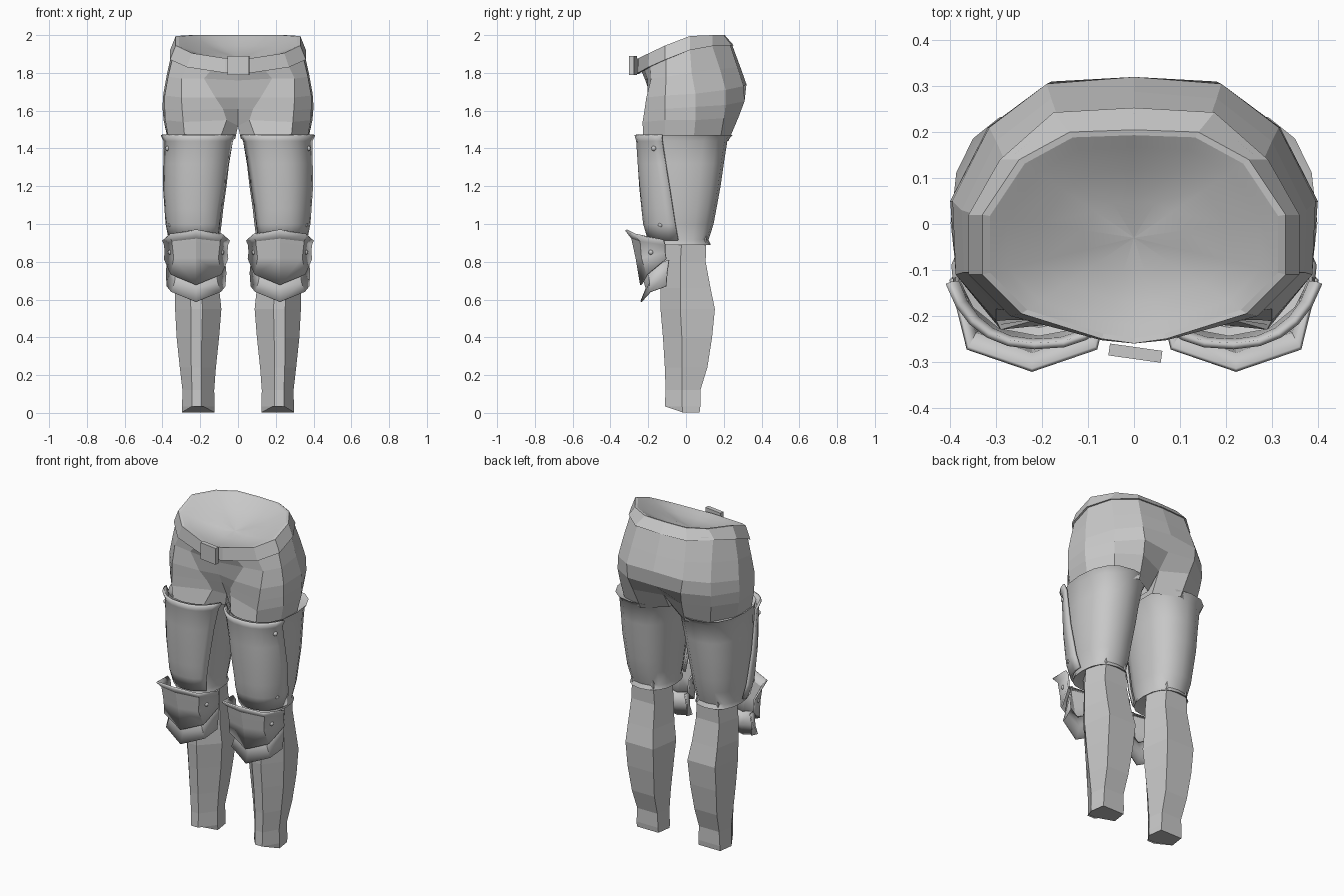
import bpy, bmesh, math
from mathutils import Matrix, Vector

steel = bpy.data.materials.new("grey_steel")
steel.diffuse_color = (0.58, 0.58, 0.58, 1)


def finish(name, bm, mirror=True, thick=0, smooth=None):
    me = bpy.data.meshes.new(name)
    bm.to_mesh(me)
    bm.free()
    me.materials.append(steel)
    ob = bpy.data.objects.new(name, me)
    bpy.context.collection.objects.link(ob)
    if thick:
        m = ob.modifiers.new("thickness", 'SOLIDIFY')
        m.thickness, m.offset = thick, 0
    if mirror:
        ob.modifiers.new("mirror", 'MIRROR').merge_threshold = 0.001
    if smooth:
        bpy.ops.object.select_all(action='DESELECT')
        ob.select_set(True)
        bpy.context.view_layer.objects.active = ob
        bpy.ops.object.shade_smooth_by_angle(angle=math.radians(smooth))
    return ob


def loft(name, rows, closed=False, caps=False, extra=(), **kw):
    """Skin rows of points; extra lists faces as (row, column) corners."""
    bm = bmesh.new()
    v = [[bm.verts.new(p) for p in r] for r in rows]
    n = len(rows[0])
    for a, b in zip(v, v[1:]):
        for j in range(n if closed else n - 1):
            k = (j + 1) % n
            bm.faces.new((a[j], a[k], b[k], b[j]))
    if caps:
        bm.faces.new(v[0][::-1])
        bm.faces.new(v[-1])
    for f in extra:
        bm.faces.new([v[i][j] for i, j in f])
    return finish(name, bm, **kw)


# Hips: half shell from back centre around the side to front centre, then thigh
hips = [
    [(0, .24, 1.96), (.165, .23, 1.96), (.28, .135, 1.955), (.345, .02, 1.935),
     (.345, -.105, 1.885), (.26, -.19, 1.85), (.13, -.225, 1.83), (0, -.24, 1.82)],
    [(0, .288, 1.83), (.18, .273, 1.83), (.30, .18, 1.82), (.375, .03, 1.80),
     (.37, -.105, 1.78), (.30, -.185, 1.77), (.18, -.205, 1.77), (0, -.215, 1.76)],
    [(0, .32, 1.74), (.19, .305, 1.73), (.315, .21, 1.71), (.395, .05, 1.69),
     (.388, -.11, 1.68), (.30, -.21, 1.67), (.12, -.205, 1.67), (0, -.185, 1.67)],
    [(0, .295, 1.64), (.18, .31, 1.65), (.318, .21, 1.63), (.40, .05, 1.62),
     (.388, -.11, 1.61), (.295, -.22, 1.60), (.08, -.185, 1.61), (0, -.155, 1.61)],
    [(0, .215, 1.555), (.165, .28, 1.57), (.31, .20, 1.56), (.394, .05, 1.55),
     (.385, -.11, 1.55), (.29, -.23, 1.54), (.06, -.165, 1.55), (0, -.11, 1.52)],
    [(.015, .14, 1.45), (.15, .225, 1.44), (.29, .18, 1.44), (.37, .04, 1.44),
     (.365, -.11, 1.44), (.28, -.225, 1.44), (.10, -.21, 1.44), (.015, -.10, 1.45)],
]
loft("hips", hips, extra=[[(4, 7), (4, 0), (5, 0), (5, 7)]])

# Belt: tilted band with a narrow lip turned inwards
top = [(0, .205, 2.0), (.14, .20, 2.0), (.25, .14, 2.0), (.33, .02, 1.995),
       (.33, -.11, 1.945), (.245, -.195, 1.905), (.07, -.25, 1.878), (0, -.26, 1.875)]
low = [(0, .253, 1.945), (.175, .243, 1.945), (.292, .14, 1.942), (.36, .02, 1.92),
       (.36, -.11, 1.87), (.27, -.20, 1.83), (.07, -.253, 1.80), (0, -.26, 1.795)]


def shrink(row, s, dz):
    return [(x * s, -.03 + (y + .03) * s, z + dz) for x, y, z in row]


lip = shrink(top, .95, -.002)
loft("belt", [lip, top, low, shrink(low, .95, 0)])

# Hollow inside the waist
bowl = []
for s, dz in ((.001, -.06), (.35, -.053), (.65, -.035), (.88, -.012), (1, 0)):
    bowl.append([(x * s, -.03 + (y + .03) * s, 1.94 + (z - 1.94) * s + dz)
                 for x, y, z in lip])
loft("waist_lining", bowl, smooth=60)


# Buckle: box with a recessed face, turned slightly
def box(bm, loc, size, turn):
    mat = (Matrix.Translation(loc) @ Matrix.Rotation(turn, 4, 'Z')
           @ Matrix.Diagonal((*size, 1)))
    return bmesh.ops.create_cube(bm, size=1, matrix=mat)["verts"]


bm = bmesh.new()
box(bm, (.003, -.281, 1.84), (.115, .026, .10), math.radians(-8))
finish("buckle", bm, mirror=False)

# Thigh armour sections: z, centre x, radius x, centre y, radius y
SECTIONS = [(1.472, .207, .192, .002, .246), (1.44, .207, .180, -.012, .231),
            (1.32, .215, .168, -.018, .218), (1.2, .221, .160, -.022, .205),
            (1.08, .224, .146, -.027, .188), (1.0, .225, .138, -.03, .176),
            (.915, .222, .124, -.031, .150), (.89, .222, .130, -.031, .162)]


def arc(sec, a0, a1, n, grow=0, full=False):
    """Clockwise arc of a slightly squared ellipse."""
    z, cx, rx, cy, ry = sec
    pts = []
    for i in range(n):
        t = math.radians(a0 + (a1 - a0) * i / (n if full else n - 1))
        c, s = (math.copysign(abs(v) ** .84, v) for v in (math.cos(t), math.sin(t)))
        pts.append((cx + (rx + grow) * c, cy + (ry + grow) * s, z))
    return pts


tube = [arc(s, 0, -360, 16, full=True) for s in SECTIONS]
inner_top = arc((1.455, .207, .165, -.01, .215), 0, -360, 16, full=True)
inner_low = arc((.905, .222, .105, -.031, .13), 0, -360, 16, full=True)
loft("thigh_armour", [inner_top] + tube + [inner_low], closed=True, caps=True, smooth=35)

# Front thigh plate overlapping the tube, with a flared upper rim
plate = []
for i, s in enumerate(SECTIONS[:-1]):
    f = (1.472 - s[0]) / .58
    plate.append(arc(s, -25 + 24 * f, -152 + 14 * f, 11, .022 if i == 0 else .014))
loft("front_thigh_plate", plate, thick=.014, smooth=35)


# Knee guard: symmetric rows given as half width, y, z from the side to the ridge
def knee_row(half):
    right = [(.222 + d, y, z) for d, y, z in half]
    left = [(.222 - d, y, z) for d, y, z in half[-2::-1]]
    return right + left


knee = [[(.176, -.12, .915), (.14, -.27, .945), (0, -.318, .968)],
        [(.165, -.11, .89), (.125, -.24, .91), (0, -.285, .925)],
        [(.162, -.11, .85), (.115, -.232, .82), (0, -.262, .82)],
        [(.166, -.105, .815), (.132, -.205, .733), (0, -.238, .678)]]
loft("knee_guard", [knee_row(r) for r in knee], thick=.01, smooth=30)
flap = [[(.15, -.09, .81), (.10, -.20, .77), (0, -.23, .73)],
        [(.157, -.10, .74), (.112, -.19, .69), (0, -.21, .66)],
        [(.152, -.105, .67), (.130, -.19, .64), (0, -.238, .588)]]
loft("knee_lower_flap", [knee_row(r) for r in flap], thick=.008, smooth=30)

# Lower leg: six-sided, z / inner x / outer x / front y / side y / back y
SHIN = [(.95, .11, .33, -.13, -.02, .108), (.80, .105, .335, -.12, -.03, .104),
        (.66, .10, .335, -.135, -.03, .13), (.55, .088, .333, -.135, -.03, .153),
        (.40, .10, .325, -.122, -.022, .138), (.24, .117, .308, -.112, -.02, .113),
        (.12, .126, .294, -.108, -.02, .076), (.035, .124, .296, -.112, -.02, .076)]
rows = []
for z, xi, xo, yf, ys, yb in SHIN:
    m = (xi + xo) / 2 + .008
    w = .024 + .012 * z
    k = .012 + .03 * z
    rows.append([(xi + k, yb, z), (xo - k, yb, z), (xo, ys, z),
                 (m + w, yf, z), (m - w, yf, z), (xi, ys, z)])
sole = [(x, y * .95, .04 if y < -.08 else .003) for x, y, z in rows[-1]]
loft("lower_leg", rows + [sole], closed=True, caps=True)

# Rivets on the thigh plate and knee guard
bm = bmesh.new()
for p in ((.372, -.17, 1.40), (.357, -.135, .995), (.357, -.185, .85), (.087, -.185, .85)):
    bmesh.ops.create_icosphere(bm, subdivisions=2, radius=.014, matrix=Matrix.Translation(p))
finish("rivets", bm, smooth=60)
